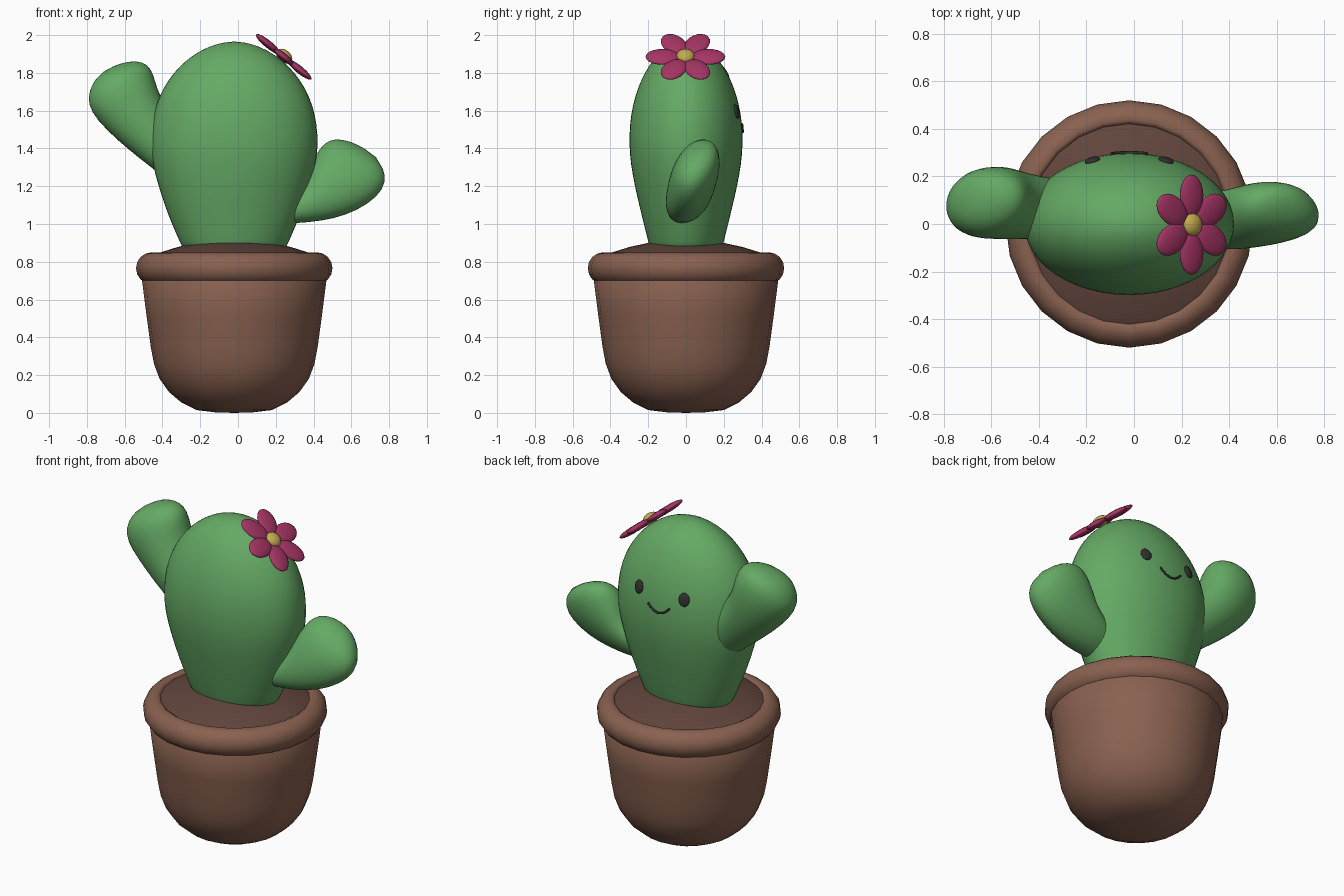
import bpy, bmesh
from math import sin, cos, pi, sqrt
from mathutils import Vector, Matrix

if "Cube" in bpy.data.objects:
    bpy.data.objects.remove(bpy.data.objects["Cube"])


def material(name, rgb):
    m = bpy.data.materials.new(name)
    m.diffuse_color = (*rgb, 1)
    m.use_nodes = True
    m.node_tree.nodes["Principled BSDF"].inputs["Base Color"].default_value = m.diffuse_color
    return m


GREEN = material("green", (0.13, 0.40, 0.13))
CLAY = material("clay", (0.25, 0.12, 0.08))
SOIL = material("soil", (0.12, 0.06, 0.045))
PINK = material("pink", (0.38, 0.035, 0.13))
YELLOW = material("yellow", (0.55, 0.40, 0.08))
DARK = material("dark", (0.03, 0.03, 0.03))
CX = -0.02  # shared x centre of pot and body


def finish(name, bm, mat, subdiv=0):
    bmesh.ops.recalc_face_normals(bm, faces=bm.faces[:])
    for f in bm.faces:
        f.smooth = True
    me = bpy.data.meshes.new(name)
    bm.to_mesh(me)
    bm.free()
    me.materials.append(mat)
    ob = bpy.data.objects.new(name, me)
    bpy.context.collection.objects.link(ob)
    if subdiv:
        mod = ob.modifiers.new("smooth", 'SUBSURF')
        mod.levels = mod.render_levels = subdiv
    return ob


def loft(name, rings, mat, start=None, end=None, loop=False, n=24, subdiv=0):
    """Skin elliptical rings (centre, u axis, v axis), with optional end poles."""
    bm = bmesh.new()
    loops = []
    for c, u, v in rings:
        c, u, v = Vector(c), Vector(u), Vector(v)
        loops.append([bm.verts.new(c + u * cos(2 * pi * i / n) + v * sin(2 * pi * i / n))
                      for i in range(n)])
    pairs = list(zip(loops, loops[1:]))
    if loop:
        pairs.append((loops[-1], loops[0]))
    for a, b in pairs:
        for i in range(n):
            j = (i + 1) % n
            bm.faces.new((a[i], a[j], b[j], b[i]))
    for pole, ring in ((start, loops[0]), (end, loops[-1])):
        if pole:
            p = bm.verts.new(pole)
            for i in range(n):
                bm.faces.new((p, ring[i], ring[(i + 1) % n]))
    return finish(name, bm, mat, subdiv)


def upright(rows):
    return [((CX, 0, z), (rx, 0, 0), (0, ry, 0)) for rx, ry, z in rows]


# pot, rolled rim and soil mound
pot = [(.10, .003), (.20, .015), (.28, .055), (.345, .11), (.395, .18), (.425, .26),
       (.442, .35), (.465, .52), (.488, .70), (.44, .76)]
loft("pot", upright([(r, r, z) for r, z in pot]), CLAY, start=(CX, 0, 0))
rim = [(.438 + .082 * cos(a), .766 + .084 * sin(a))
       for a in (pi * k / 8 - pi / 2 for k in range(9))]
rim += [(.422, .84), (.415, .80), (.415, .70)]
loft("pot_rim", upright([(r, r, z) for r, z in rim]), CLAY, loop=True)
mound = [(.425, .835), (.39, .85), (.30, .878), (.20, .90), (.10, .912)]
loft("soil", upright([(r, r, z) for r, z in mound]), SOIL, end=(CX, 0, .915))

# cactus body
body = [(.265, .185, .84), (.288, .20, .90), (.334, .226, 1.0), (.372, .25, 1.1),
        (.405, .274, 1.2), (.438, .296, 1.32), (.449, .304, 1.42), (.442, .301, 1.53),
        (.42, .285, 1.63), (.38, .258, 1.72), (.325, .222, 1.80), (.258, .178, 1.867),
        (.18, .124, 1.92), (.09, .062, 1.956)]
loft("cactus_body", upright(body), GREEN, start=(CX, 0, .83), end=(CX, 0, 1.968), subdiv=1)


def arm(name, rows, tip, lean):
    """Each row: lower and upper outline point (x, z), then y centre and y half depth."""
    rings = []
    for ax, az, bx, bz, y, h in rows:
        u = Vector(((bx - ax) / 2, lean, (bz - az) / 2)) * 1.01
        rings.append((((ax + bx) / 2, y, (az + bz) / 2), u, (0, h, 0)))
    loft(name, rings, GREEN, end=tip, subdiv=1)


arm("left_arm", [(-.30, 1.17, -.25, 1.48, .06, .12), (-.445, 1.29, -.37, 1.60, .07, .13),
                 (-.57, 1.385, -.425, 1.70, .08, .145), (-.70, 1.50, -.447, 1.79, .09, .153),
                 (-.78, 1.595, -.475, 1.845, .09, .15), (-.797, 1.67, -.54, 1.868, .095, .13),
                 (-.77, 1.75, -.63, 1.85, .1, .085)], (-.71, .1, 1.81), .02)
arm("right_arm", [(.20, 1.0, .25, 1.20, .01, .09), (.315, 1.005, .36, 1.24, .015, .115),
                  (.44, 1.015, .385, 1.31, .02, .125), (.57, 1.045, .43, 1.40, .035, .13),
                  (.69, 1.105, .48, 1.446, .05, .127), (.77, 1.18, .55, 1.452, .06, .11),
                  (.785, 1.26, .64, 1.42, .07, .075)], (.735, .07, 1.355), .035)


def ellipsoid(name, matrix, size, mat):
    bm = bmesh.new()
    bmesh.ops.create_uvsphere(bm, u_segments=20, v_segments=12, radius=1,
                              matrix=matrix @ Matrix.Diagonal((*size, 1)))
    return finish(name, bm, mat)


# flower: six petals around a flat button
tilt = Vector((.63, 0, .775)).to_track_quat('Z', 'Y').to_matrix().to_4x4()
axis = Vector((.63, 0, .775)).normalized()
side = Vector((0, 1, 0))
down = side.cross(axis)
frame = Matrix((down, side, axis)).transposed().to_4x4()
flower = Matrix.Translation((.242, -.003, 1.885)) @ frame
for k in range(6):
    spin = Matrix.Rotation(pi / 2 + k * pi / 3, 4, 'Z')
    ellipsoid(f"petal_{k + 1}", flower @ spin @ Matrix.Translation((.122, 0, 0)),
              (.089, .062, .02), PINK)
ellipsoid("flower_centre", flower @ Matrix.Translation((0, 0, .005)), (.048, .048, .032), YELLOW)

# eyes on the +y side
for label, s in (("left", -1), ("right", 1)):
    turn = Vector((.26 * s, 1, .22)).to_track_quat('Y', 'Z').to_matrix().to_4x4()
    ellipsoid(label + "_eye", Matrix.Translation((CX + .155 * s, .268, 1.597)) @ turn,
              (.033, .012, .04), DARK)

# smile tube following the body surface
curve = bpy.data.curves.new("smile", 'CURVE')
curve.dimensions = '3D'
curve.bevel_depth = .006
curve.bevel_resolution = 2
curve.use_fill_caps = True
line = curve.splines.new('POLY')
line.points.add(12)
for i, p in enumerate(line.points):
    t = i / 6 - 1
    dx = .074 * t
    p.co = (CX + dx, .301 * sqrt(1 - (dx / .44) ** 2), 1.488 + .042 * t * t, 1)
curve.materials.append(DARK)
bpy.context.collection.objects.link(bpy.data.objects.new("smile", curve))
